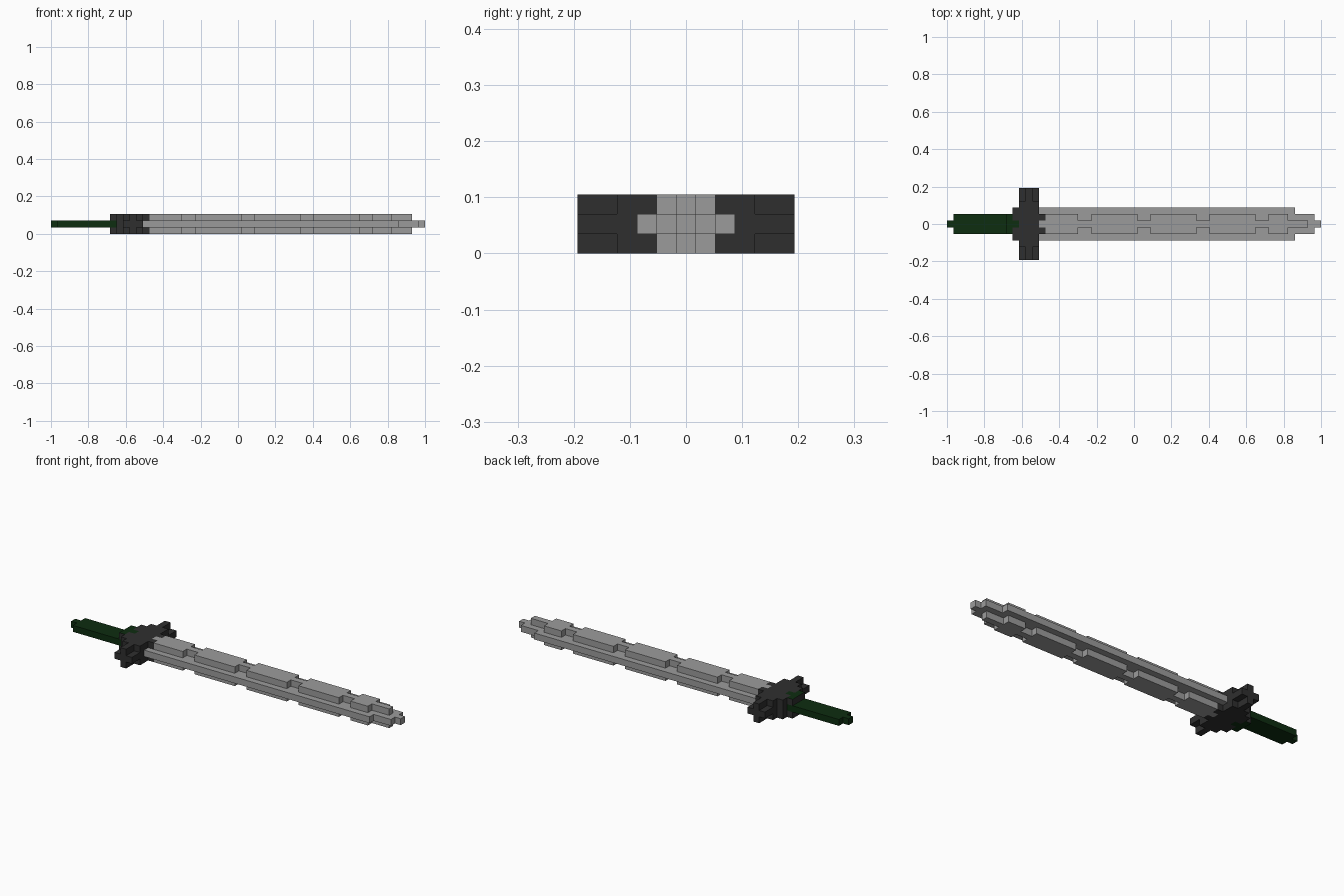
import bpy
import bmesh
from mathutils import Vector

cube = bpy.data.objects.get("Cube")
if cube:
    bpy.data.objects.remove(cube, do_unlink=True)

U = 2 / 57  # block size: the sword is 57 blocks long, 11 wide, 3 high


def material(name, colour):
    m = bpy.data.materials.new(name)
    m.use_nodes = True
    m.diffuse_color = (*colour, 1)
    m.node_tree.nodes["Principled BSDF"].inputs["Base Color"].default_value = (*colour, 1)
    return m


steel = material("steel grey", (0.33, 0.33, 0.33))
iron = material("dark iron", (0.028, 0.028, 0.028))
green = material("dark green", (0.004, 0.026, 0.005))


def row(x0, x1, half, layers):
    """Blocks from x0 up to x1, mirrored across the centre line, on the given layers."""
    return {(x, y, z) for x in range(x0, x1)
            for y in range(-half, half + 1) for z in layers}


MID, OUTER, ALL = (1,), (0, 2), (0, 1, 2)

# Grip: one flat layer with a narrow pommel block
grip = row(0, 1, 0, MID) | row(1, 10, 1, MID)

# Guard: collar, crossbar, plus-shaped arm ends, and collar prongs
guard = row(9, 10, 1, OUTER) | row(10, 14, 2, ALL) | row(11, 14, 3, ALL)
guard |= row(11, 14, 5, MID) | row(12, 13, 5, OUTER)
guard |= row(14, 15, 1, OUTER) - row(14, 15, 0, OUTER)

# Blade: wide middle layer stepping to a tip, central ridge, raised plates with gaps
blade = row(14, 53, 2, MID) | row(53, 56, 1, MID) | row(56, 57, 0, MID)
blade |= row(14, 55, 0, OUTER)
for start, end in ((15, 20), (22, 29), (31, 38), (40, 47), (49, 52)):
    blade |= row(start, end, 1, OUTER)

solid = grip | guard | blade


def collar_top(cell, axis):
    """Green inlay on the flat faces of the collar where the grip meets it."""
    x, y, z = cell
    return axis == 2 and ((x == 9 and abs(y) <= 1) or (x == 10 and y == 0))


def build(name, cells, mats, second=None):
    """Outer skin of a set of blocks, with coplanar faces merged."""
    bm = bmesh.new()
    for cell in sorted(cells):
        centre = Vector((cell[0] + 0.5, cell[1], cell[2] + 0.5))
        for axis in range(3):
            for sign in (-1, 1):
                step = [0, 0, 0]
                step[axis] = sign
                if tuple(c + s for c, s in zip(cell, step)) in solid:
                    continue
                n = Vector(step)
                u = Vector([float(i == (axis + 1) % 3) for i in range(3)])
                v = n.cross(u)
                corners = [centre + (n + u * a + v * b) / 2
                           for a, b in ((-1, -1), (1, -1), (1, 1), (-1, 1))]
                f = bm.faces.new([bm.verts.new((p.x * U - 1, p.y * U, p.z * U))
                                  for p in corners])
                f.material_index = int(bool(second and second(cell, axis)))
    bmesh.ops.remove_doubles(bm, verts=bm.verts[:], dist=U / 100)
    bmesh.ops.dissolve_limit(bm, angle_limit=0.02, verts=bm.verts[:],
                             edges=bm.edges[:], delimit={'MATERIAL'})
    mesh = bpy.data.meshes.new(name)
    bm.to_mesh(mesh)
    bm.free()
    for m in mats:
        mesh.materials.append(m)
    bpy.context.scene.collection.objects.link(bpy.data.objects.new(name, mesh))


build("grip", grip, [green])
build("guard", guard, [iron, green], collar_top)
build("blade", blade, [steel])
